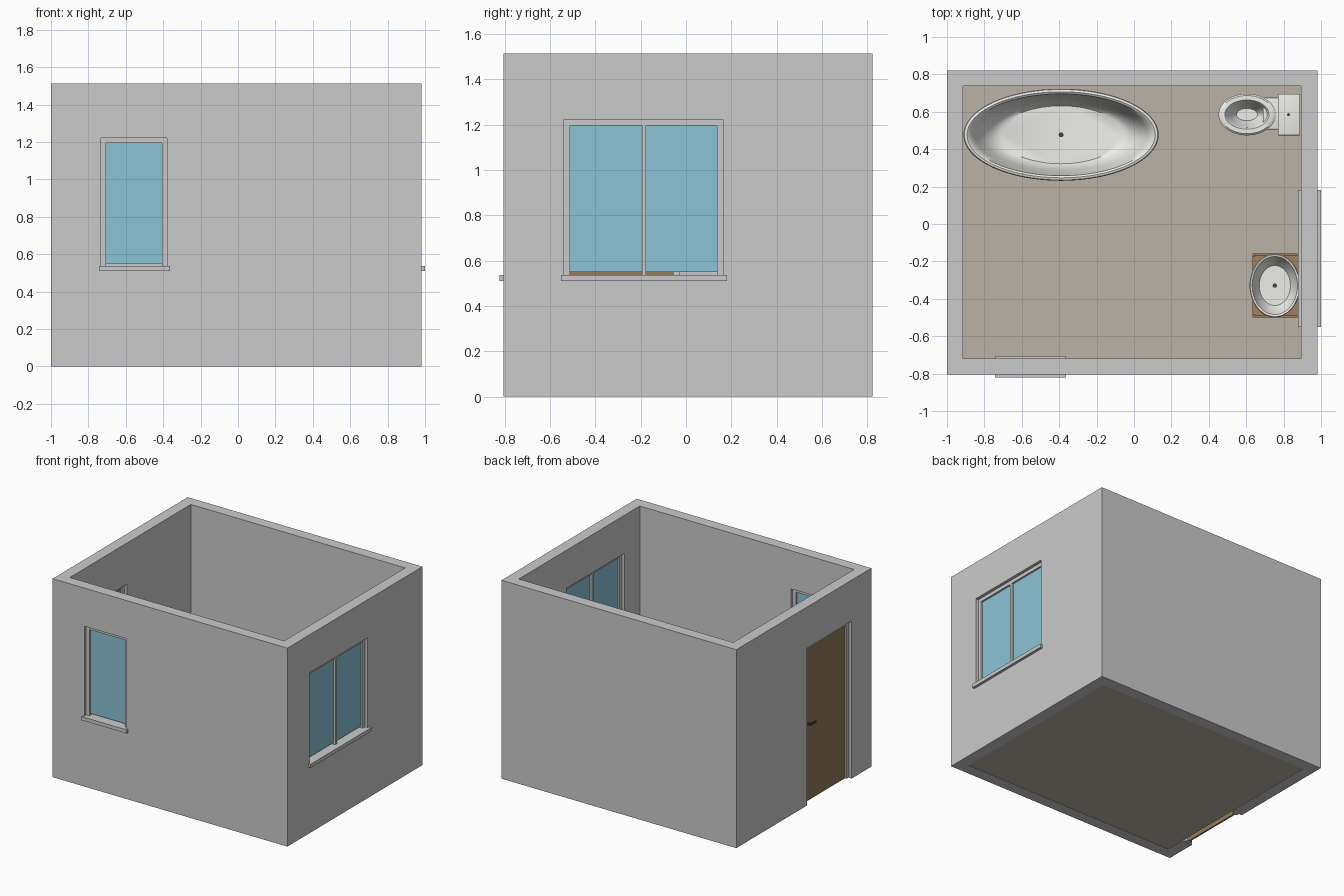
import bpy, bmesh, math

if "Cube" in bpy.data.objects:
    bpy.data.objects.remove(bpy.data.objects["Cube"])

def material(name, rgb):
    m = bpy.data.materials.new(name)
    m.diffuse_color = (*rgb, 1)
    m.use_nodes = True
    m.node_tree.nodes["Principled BSDF"].inputs["Base Color"].default_value = m.diffuse_color
    return m

GLASS = material("glass_blue", (0.26, 0.55, 0.67))
WOOD = material("door_wood", (0.30, 0.20, 0.10))
CABINET = material("cabinet_wood", (0.36, 0.22, 0.12))
TILE = material("floor_tile", (0.50, 0.45, 0.39))
WHITE = material("ceramic_white", (0.85, 0.85, 0.82))
DARK = material("dark_metal", (0.06, 0.06, 0.06))

def finish(bm, name, mat=None, smooth=False):
    bmesh.ops.recalc_face_normals(bm, faces=bm.faces)
    me = bpy.data.meshes.new(name)
    bm.to_mesh(me)
    bm.free()
    ob = bpy.data.objects.new(name, me)
    bpy.context.collection.objects.link(ob)
    if mat:
        me.materials.append(mat)
    if smooth:
        bpy.ops.object.select_all(action='DESELECT')
        ob.select_set(True)
        bpy.context.view_layer.objects.active = ob
        bpy.ops.object.shade_smooth_by_angle(angle=math.radians(40))
    return ob

def box(name, x, y, z, mat=None, bevel=0):
    bm = bmesh.new()
    bmesh.ops.create_cube(bm, size=1)
    for v in bm.verts:
        v.co = [lo + (c + 0.5) * (hi - lo) for c, (lo, hi) in zip(v.co, (x, y, z))]
    if bevel:
        bmesh.ops.bevel(bm, geom=bm.edges[:], offset=bevel, segments=3, profile=0.5, affect='EDGES')
    return finish(bm, name, mat, bevel > 0)

def oval(name, cx, cy, profile, mat=WHITE, n=64):
    """Loft ellipses given as (x radius, y radius, z[, x shift]); both ends are capped."""
    bm = bmesh.new()
    rings = []
    for rx, ry, z, *dx in profile:
        s = dx[0] if dx else 0
        rings.append([bm.verts.new((cx + s + rx * math.cos(2 * math.pi * i / n),
                                    cy + ry * math.sin(2 * math.pi * i / n), z)) for i in range(n)])
    for a, b in zip(rings, rings[1:]):
        for i in range(n):
            bm.faces.new((a[i], a[(i + 1) % n], b[(i + 1) % n], b[i]))
    bm.faces.new(rings[0][::-1])
    bm.faces.new(rings[-1])
    return finish(bm, name, mat, True)

def cut(ob, cutter):
    cutter.hide_render = True
    mod = ob.modifiers.new("cut", 'BOOLEAN')
    mod.operation, mod.solver, mod.object = 'DIFFERENCE', 'EXACT', cutter
    bpy.context.view_layer.objects.active = ob
    bpy.ops.object.modifier_apply(modifier=mod.name)
    bpy.data.objects.remove(cutter)

# Walls with window and door openings
XO, YO, XI, YI = (-1.0, 0.98), (-0.805, 0.822), (-0.914, 0.894), (-0.72, 0.737)
walls = box("walls", XO, YO, (0, 1.513))
FW, RW, DR = (-0.733, -0.38), (-0.538, 0.163), (-0.567, -0.03)
WZ, DH = (0.537, 1.222), 1.2
for c in (box("room_cutter", XI, YI, (-0.1, 2)),
          box("front_window_cutter", FW, (-0.9, -0.65), WZ),
          box("right_window_cutter", (0.8, 1.1), RW, WZ),
          box("door_cutter", (-1.1, -0.85), DR, (-0.1, DH))):
    cut(walls, c)

# Floor
box("floor", XI, YI, (0.002, 0.015), TILE)

def framed(name, axis, span, depth, z0, z1, posts=(), panel=None, gap=0.0):
    """Frame of two jambs and a head along x or y, with a thin panel per bay."""
    def part(n, s, d, z, m=None):
        box(f"{name}_{n}", *((s, d) if axis == 'x' else (d, s)), z, m)
    t, (a, b) = 0.027, span
    part("left_jamb", (a, a + t), depth, (z0, z1))
    part("right_jamb", (b - t, b), depth, (z0, z1))
    part("head", (a + t, b - t), depth, (z1 - t, z1))
    edges = [a + t]
    for p in posts:
        part("mullion", (p - 0.009, p + 0.009), depth, (z0, z1 - t))
        edges += [p - 0.009, p + 0.009]
    edges.append(b - t)
    mid = sum(depth) / 2
    for i in range(0, len(edges), 2):
        part(f"panel_{i // 2 + 1}", (edges[i], edges[i + 1]), (mid - 0.006, mid + 0.006),
             (z0 + gap, z1 - t), panel)

# Windows, sills and door
framed("front_window", 'x', FW, (-0.782, -0.742), *WZ, panel=GLASS, gap=0.013)
framed("right_window", 'y', RW, (0.917, 0.957), *WZ, posts=(-0.185,), panel=GLASS, gap=0.013)
box("front_sill", (-0.743, -0.364), (-0.822, -0.705), (0.509, 0.537))
box("right_sill", (0.877, 1.0), (-0.552, 0.181), (0.509, 0.537))
framed("door", 'y', DR, (-0.977, -0.937), 0.003, DH, panel=WOOD)

# Door handles on both sides
for side, s in (("outer", -1), ("inner", 1)):
    def hx(a, b):
        return tuple(sorted((-0.957 + s * a, -0.957 + s * b)))
    box(f"{side}_handle_stem", hx(0.005, 0.034), (-0.098, -0.086), (0.584, 0.596), DARK)
    box(f"{side}_handle_lever", hx(0.026, 0.036), (-0.155, -0.086), (0.584, 0.596), DARK)

# Bathtub
oval("bathtub", -0.39, 0.477, [
    (0.36, 0.17, 0.015), (0.40, 0.188, 0.04), (0.44, 0.205, 0.12), (0.48, 0.222, 0.22),
    (0.503, 0.232, 0.295), (0.517, 0.242, 0.30), (0.522, 0.246, 0.312), (0.517, 0.242, 0.324),
    (0.503, 0.230, 0.328), (0.490, 0.219, 0.32), (0.46, 0.205, 0.24), (0.42, 0.19, 0.14),
    (0.37, 0.170, 0.07), (0.324, 0.155, 0.05)])
oval("bathtub_drain", -0.39, 0.477, [(0.013, 0.013, 0.048), (0.013, 0.013, 0.054)], DARK, 24)

# Toilet
oval("toilet_bowl", 0.604, 0.585, [
    (0.11, 0.07, 0.015, 0.05), (0.105, 0.065, 0.03, 0.05), (0.09, 0.058, 0.09, 0.045),
    (0.115, 0.08, 0.16, 0.02), (0.142, 0.103, 0.215), (0.152, 0.111, 0.23), (0.152, 0.111, 0.242),
    (0.142, 0.102, 0.25), (0.118, 0.078, 0.25), (0.110, 0.07, 0.24), (0.095, 0.06, 0.19),
    (0.056, 0.033, 0.13)])
box("toilet_bridge", (0.69, 0.79), (0.505, 0.675), (0.17, 0.235), WHITE, 0.008)
box("toilet_tank", (0.777, 0.886), (0.48, 0.69), (0.17, 0.43), WHITE, 0.008)
box("toilet_tank_lid", (0.77, 0.888), (0.474, 0.696), (0.43, 0.45), WHITE, 0.005)
oval("flush_button", 0.826, 0.585, [(0.008, 0.008, 0.448), (0.008, 0.008, 0.455)], DARK, 24)

# Washbasin cabinet
VX, VY = (0.634, 0.892), (-0.5, -0.157)
for n, y in (("left", (VY[0], VY[0] + 0.012)), ("right", (VY[1] - 0.012, VY[1]))):
    box(f"cabinet_{n}_side", VX, y, (0.015, 0.36), CABINET)
box("cabinet_top", (0.646, 0.892), (-0.488, -0.169), (0.338, 0.35), CABINET)
box("cabinet_base", (0.646, 0.892), (-0.488, -0.169), (0.03, 0.05), CABINET)
for i, y in enumerate(((-0.486, -0.330), (-0.327, -0.171))):
    box(f"cabinet_door_{i + 1}", (0.634, 0.646), y, (0.03, 0.35), CABINET)
    k = -0.345 + 0.033 * i
    box(f"cabinet_knob_{i + 1}", (0.624, 0.634), (k - 0.004, k + 0.004), (0.18, 0.24), DARK)

# Washbasin
oval("washbasin", 0.753, -0.329, [
    (0.08, 0.10, 0.349), (0.095, 0.122, 0.37), (0.118, 0.15, 0.42), (0.130, 0.164, 0.45),
    (0.135, 0.170, 0.457), (0.131, 0.166, 0.463), (0.121, 0.155, 0.459), (0.105, 0.135, 0.41),
    (0.083, 0.107, 0.372)])
oval("washbasin_drain", 0.753, -0.329, [(0.012, 0.012, 0.371), (0.012, 0.012, 0.376)], DARK, 24)
